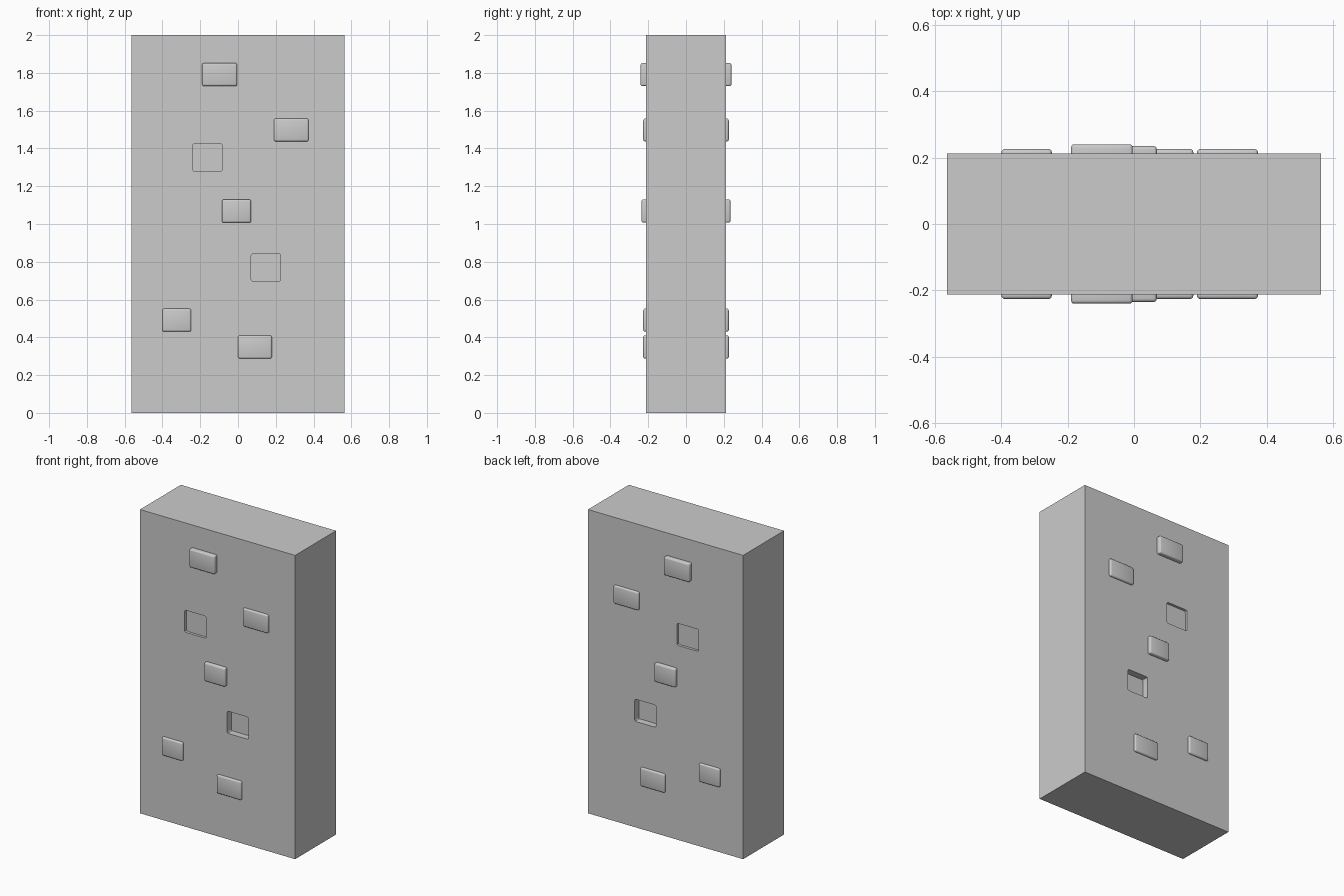
import bpy, bmesh

if "Cube" in bpy.data.objects:
    bpy.data.objects.remove(bpy.data.objects["Cube"])

W, D, H = 1.13, 0.425, 2.0
FACE = D / 2
BEVEL = 0.010


def make_object(name, bm):
    bmesh.ops.recalc_face_normals(bm, faces=bm.faces)
    mesh = bpy.data.meshes.new(name)
    bm.to_mesh(mesh)
    bm.free()
    obj = bpy.data.objects.new(name, mesh)
    bpy.context.collection.objects.link(obj)
    return obj


def box(x0, x1, y0, y1, z0, z1):
    bm = bmesh.new()
    bmesh.ops.create_cube(bm, size=1)
    for v in bm.verts:
        v.co.x = x1 if v.co.x > 0 else x0
        v.co.y = y1 if v.co.y > 0 else y0
        v.co.z = z1 if v.co.z > 0 else z0
    return bm


def rounded(bm, keep):
    edges = [e for e in bm.edges if not all(keep(v.co) for v in e.verts)]
    bmesh.ops.bevel(bm, geom=edges, offset=BEVEL, segments=3,
                    profile=0.5, affect='EDGES')


def activate(obj):
    bpy.ops.object.select_all(action='DESELECT')
    obj.select_set(True)
    bpy.context.view_layer.objects.active = obj


# Main wall slab
wall = make_object("wall_slab", box(-W / 2, W / 2, -FACE, FACE, 0, H))

# Sunken bricks, cut into both faces: x0, x1, z0, z1, depth
for i, (x0, x1, z0, z1, d) in enumerate([
        (-0.24, -0.083, 1.28, 1.425, 0.017),
        (0.07, 0.225, 0.697, 0.843, 0.045)]):
    for side in (-1, 1):
        ys = sorted((side * (FACE - d), side * (FACE + 0.05)))
        bm = box(x0, x1, *ys, z0, z1)
        # round only the corners that run into the wall
        edges = [e for e in bm.edges
                 if abs(e.verts[0].co.y - e.verts[1].co.y) > 0.01]
        bmesh.ops.bevel(bm, geom=edges, offset=BEVEL, segments=3,
                        profile=0.5, affect='EDGES')
        cutter = make_object(f"recess_cutter_{i}_{side}", bm)
        cutter.hide_render = True
        mod = wall.modifiers.new("recess", 'BOOLEAN')
        mod.operation = 'DIFFERENCE'
        mod.solver = 'EXACT'
        mod.object = cutter
        activate(wall)
        bpy.ops.object.modifier_apply(modifier=mod.name)
        bpy.data.objects.remove(cutter)
activate(wall)
bpy.ops.object.shade_smooth_by_angle()

# Raised bricks on both faces: x0, x1, z0, z1, height
for i, (x0, x1, z0, z1, h) in enumerate([
        (-0.19, -0.004, 1.73, 1.852, 0.028),
        (0.19, 0.374, 1.437, 1.558, 0.014),
        (-0.085, 0.069, 1.007, 1.13, 0.023),
        (-0.40, -0.248, 0.43, 0.552, 0.014),
        (0.0, 0.179, 0.287, 0.41, 0.014)]):
    for side, label in ((-1, "front"), (1, "back")):
        ys = sorted((side * FACE, side * (FACE + h)))
        bm = box(x0, x1, *ys, z0, z1)
        rounded(bm, lambda co: abs(abs(co.y) - FACE) < 1e-5)
        # drop the hidden face against the wall
        hidden = [f for f in bm.faces
                  if all(abs(abs(v.co.y) - FACE) < 1e-5 for v in f.verts)]
        bmesh.ops.recalc_face_normals(bm, faces=bm.faces)
        bmesh.ops.delete(bm, geom=hidden, context='FACES')
        brick = make_object(f"raised_brick_{label}_{i}", bm)
        activate(brick)
        bpy.ops.object.shade_smooth_by_angle()
